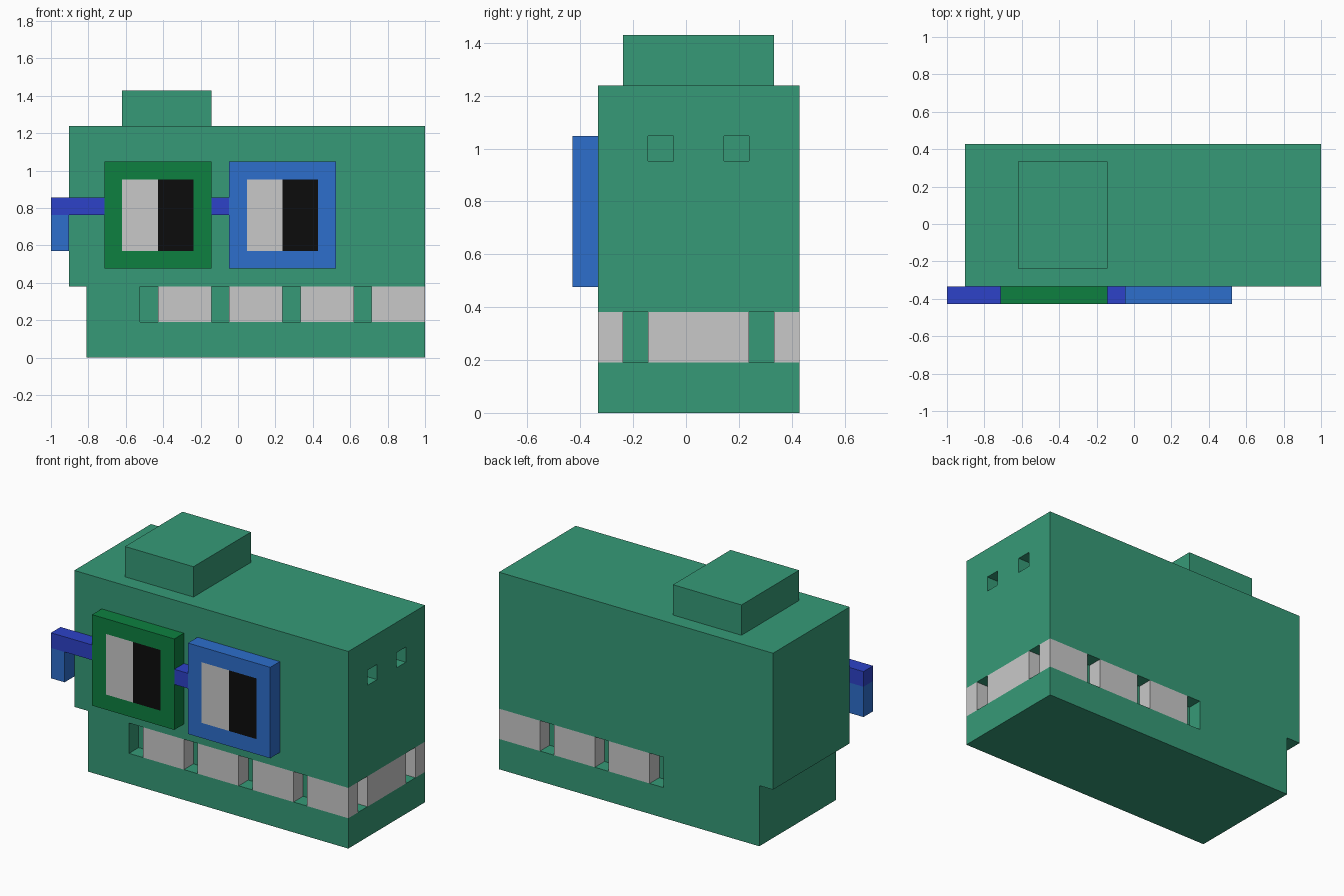
import bpy, bmesh
from mathutils import Vector

if "Cube" in bpy.data.objects:
    bpy.data.objects.remove(bpy.data.objects["Cube"])

U = 2 / 21                                   # one block
ORIGIN = Vector((-1, -4.5 * U, 0))


def srgb(*c):
    return [(v / 255 / 12.92) if v < 11 else ((v / 255 + 0.055) / 1.055) ** 2.4 for v in c] + [1]


def material(name, *c):
    m = bpy.data.materials.new(name)
    m.diffuse_color = srgb(*c)
    m.use_nodes = True
    m.node_tree.nodes["Principled BSDF"].inputs["Base Color"].default_value = m.diffuse_color
    return m


SKIN = material("sea green", 54, 154, 119)
GREEN = material("deep green", 13, 128, 64)
BLUE = material("blue", 45, 110, 204)
DARK_BLUE = material("royal blue", 45, 66, 200)
WHITE = material("pale grey", 201, 201, 201)
BLACK = material("black", 12, 12, 12)


def add_object(name, bm, *mats):
    bmesh.ops.recalc_face_normals(bm, faces=bm.faces)
    for v in bm.verts:
        v.co = ORIGIN + v.co * U             # block units to scene units
    me = bpy.data.meshes.new(name)
    bm.to_mesh(me)
    bm.free()
    for m in mats:
        me.materials.append(m)
    ob = bpy.data.objects.new(name, me)
    bpy.context.collection.objects.link(ob)
    return ob


def box_bm(x, y, z):
    bm = bmesh.new()
    bmesh.ops.create_cube(bm, size=1)
    for v in bm.verts:
        v.co = [r[1] if c > 0 else r[0] for c, r in zip(v.co, (x, y, z))]
    return bm


def box(name, x, y, z, mat):
    return add_object(name, box_bm(x, y, z), mat)


def prism(name, points, direction, mat):
    bm = bmesh.new()
    face = bm.faces.new([bm.verts.new(p) for p in points])
    new = bmesh.ops.extrude_face_region(bm, geom=[face])["geom"]
    bmesh.ops.translate(bm, vec=direction,
                        verts=[g for g in new if isinstance(g, bmesh.types.BMVert)])
    return add_object(name, bm, mat)


# Head and jaw: one stepped side profile
side = [(2, 0), (21, 0), (21, 13), (1, 13), (1, 4), (2, 4)]
head = prism("head", [(x, 1, z) for x, z in side], (0, 8, 0), SKIN)

# Mouth groove wrapping front, snout and back, plus nostrils
groove = [(5, 0.5), (21.5, 0.5), (21.5, 9.5), (9, 9.5), (9, 8), (20, 8), (20, 2), (5, 2)]
cutters = [prism("mouth_cutter", [(x, y, 2) for x, y in groove], (0, 0, 2), SKIN)]
for y in (3, 6):
    cutters.append(box("nostril_cutter", (20, 21.5), (y, y + 1), (10, 11), SKIN))
for c in cutters:
    mod = head.modifiers.new(c.name, 'BOOLEAN')
    mod.operation, mod.solver, mod.object = 'DIFFERENCE', 'EXACT', c
bpy.context.view_layer.update()
cut = bpy.data.meshes.new_from_object(head.evaluated_get(bpy.context.evaluated_depsgraph_get()))
head.modifiers.clear()
head.data = cut
for c in cutters:
    bpy.data.objects.remove(c)

# Raised block on top of the head
box("crown_block", (4, 9), (2, 8), (13, 15), SKIN)

# Teeth
for x in (6, 10, 14, 18):
    box("front_tooth", (x, x + 3), (1, 2), (2, 4), WHITE)
for x in (10, 14, 18):
    box("back_tooth", (x, x + 3), (8, 9), (2, 4), WHITE)
box("snout_tooth", (20, 21), (3, 7), (2, 4), WHITE)


# Glasses frames with half white, half black lenses cut into the front face
def frame(name, x0, mat):
    bm = box_bm((x0, x0 + 6), (0, 1), (5, 11))
    planes = [((x0 + d, 0, 0), (1, 0, 0)) for d in (1, 3, 5)]
    planes += [((0, 0, z), (0, 0, 1)) for z in (6, 10)]
    for co, no in planes:
        bmesh.ops.bisect_plane(bm, geom=bm.verts[:] + bm.edges[:] + bm.faces[:],
                               plane_co=co, plane_no=no)
    for f in bm.faces:
        c = f.calc_center_median()
        if c.y < 0.01 and x0 + 1 < c.x < x0 + 5 and 6 < c.z < 10:
            f.material_index = 1 if c.x < x0 + 3 else 2
    add_object(name, bm, mat, WHITE, BLACK)


frame("left_frame", 3, GREEN)
frame("right_frame", 10, BLUE)

# Bridge and temple arm
box("bridge", (9, 10), (0, 1), (8, 9), DARK_BLUE)
box("temple_arm", (0, 3), (0, 1), (8, 9), DARK_BLUE)
box("temple_tip", (0, 1), (0, 1), (6, 8), BLUE)
